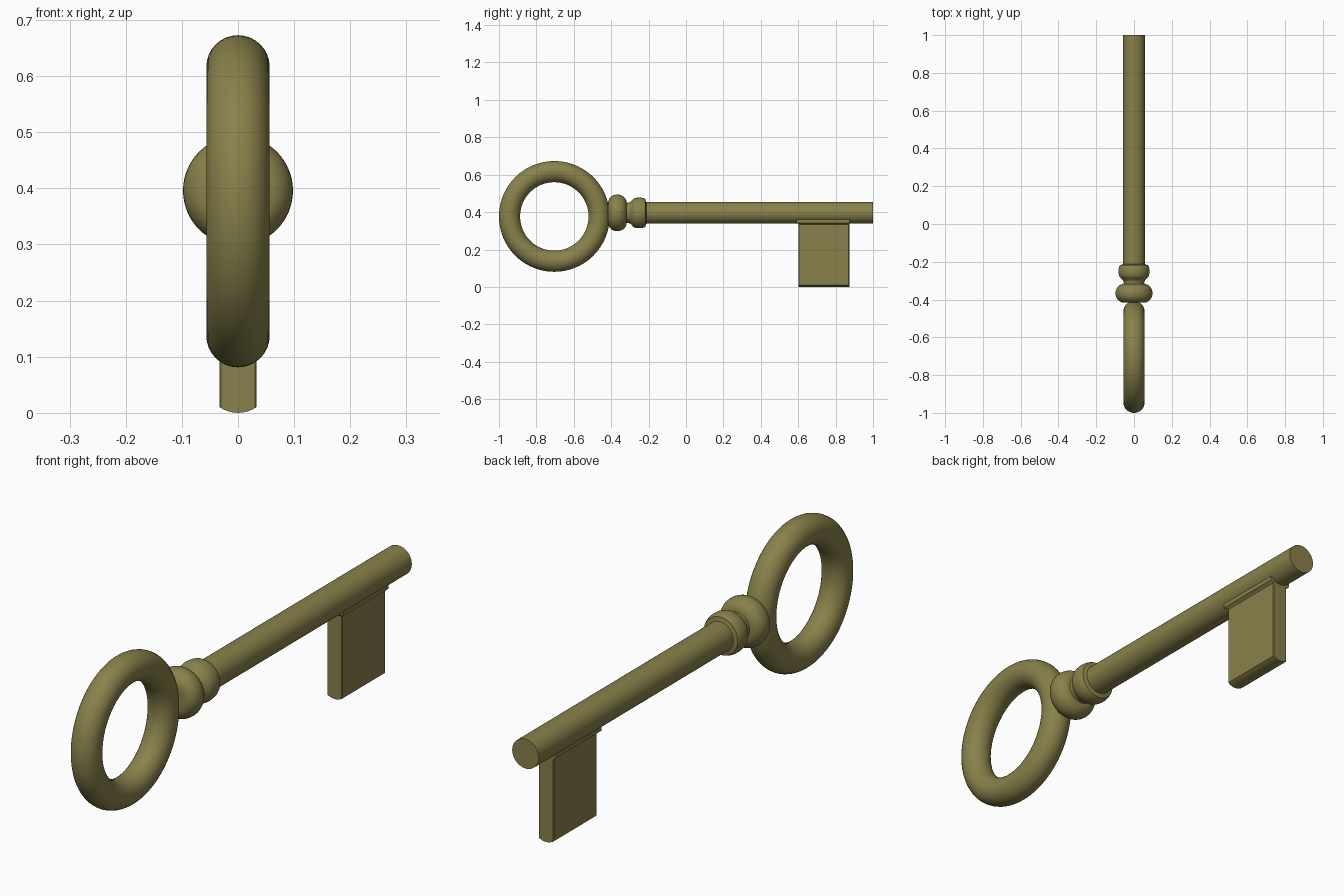
import bpy, bmesh, math

if "Cube" in bpy.data.objects:
    bpy.data.objects.remove(bpy.data.objects["Cube"])

AXIS_Z = 0.396   # height of the shaft axis
R = 0.058        # shaft radius

brass = bpy.data.materials.new("old_brass")
brass.diffuse_color = (0.25, 0.22, 0.07, 1)
brass.use_nodes = True
brass.node_tree.nodes["Principled BSDF"].inputs["Base Color"].default_value = brass.diffuse_color


def finish(name, bm, angle=35):
    bmesh.ops.recalc_face_normals(bm, faces=bm.faces)
    me = bpy.data.meshes.new(name)
    bm.to_mesh(me)
    bm.free()
    ob = bpy.data.objects.new(name, me)
    bpy.context.collection.objects.link(ob)
    me.materials.append(brass)
    bpy.ops.object.select_all(action='DESELECT')
    ob.select_set(True)
    bpy.context.view_layer.objects.active = ob
    bpy.ops.object.shade_smooth_by_angle(angle=math.radians(angle))
    return ob


def loft(name, rings, closed=False, angle=35):
    """Skin a list of point rings, capping the ends unless closed."""
    bm = bmesh.new()
    vs = [[bm.verts.new(p) for p in ring] for ring in rings]
    n = len(vs[0])
    pairs = list(zip(vs, vs[1:])) + ([(vs[-1], vs[0])] if closed else [])
    for a, b in pairs:
        for i in range(n):
            bm.faces.new((a[i], a[(i + 1) % n], b[(i + 1) % n], b[i]))
    if not closed:
        bm.faces.new(vs[0])
        bm.faces.new(vs[-1])
    return finish(name, bm, angle)


def circle(y, r, n=64):
    return [(r * math.cos(2 * math.pi * i / n), y,
             AXIS_Z + r * math.sin(2 * math.pi * i / n)) for i in range(n)]


def bead(y0, y1, base, peak, steps=14):
    """Half-ellipse bulge between y0 and y1, as (y, radius) pairs."""
    t = [math.pi * i / steps for i in range(steps + 1)]
    return [((y0 + y1) / 2 - (y1 - y0) / 2 * math.cos(a),
             base + (peak - base) * math.sin(a)) for a in t]


# Bow: ring in the YZ plane
bow = []
for i in range(96):
    a = 2 * math.pi * i / 96
    ring = []
    for j in range(32):
        b = 2 * math.pi * j / 32
        d = 0.2395 + 0.0565 * math.cos(b)
        ring.append((0.0565 * math.sin(b), -0.704 + d * math.cos(a),
                     0.377 + d * math.sin(a)))
    bow.append(ring)
loft("bow_ring", bow, closed=True)

# Shaft
loft("shaft", [circle(-0.23, R), circle(1.0, R)])

# Turned collar: large bead, concave neck, small bead
profile = [(-0.416, 0.03)] + bead(-0.416, -0.318, 0.055, 0.098)
profile += [(-0.308, 0.054), (-0.298, 0.058), (-0.291, 0.064)]
profile += bead(-0.286, -0.213, 0.068, 0.082)[1:-2] + [(-0.216, 0.066), (-0.212, R)]
loft("collar", [circle(y, r) for y, r in profile], angle=50)

# Bit: slab with an arched lower edge, softly rounded upright edges
W = 0.033


def bit_section(y, w):
    arc = [-w + 2 * w * i / 12 for i in range(13)]
    low = [(x, y, 0.058 - math.sqrt(0.058 ** 2 - x * x)) for x in arc]
    return low + [(w, y, AXIS_Z), (-w, y, AXIS_Z)]


loft("bit", [bit_section(y, w) for y, w in
             [(0.602, W - 0.003), (0.605, W), (0.870, W), (0.873, W - 0.003)]])

# Small fillet where the bit meets the shaft
loft("bit_fillet", [[(s * (W + g), y, z) for s, y in
                     [(-1, 0.602 - g), (1, 0.602 - g), (1, 0.873), (-1, 0.873)]]
                    for g, z in [(0, 0.334), (0.004, 0.338), (0.012, 0.343), (0.012, 0.36)]])
